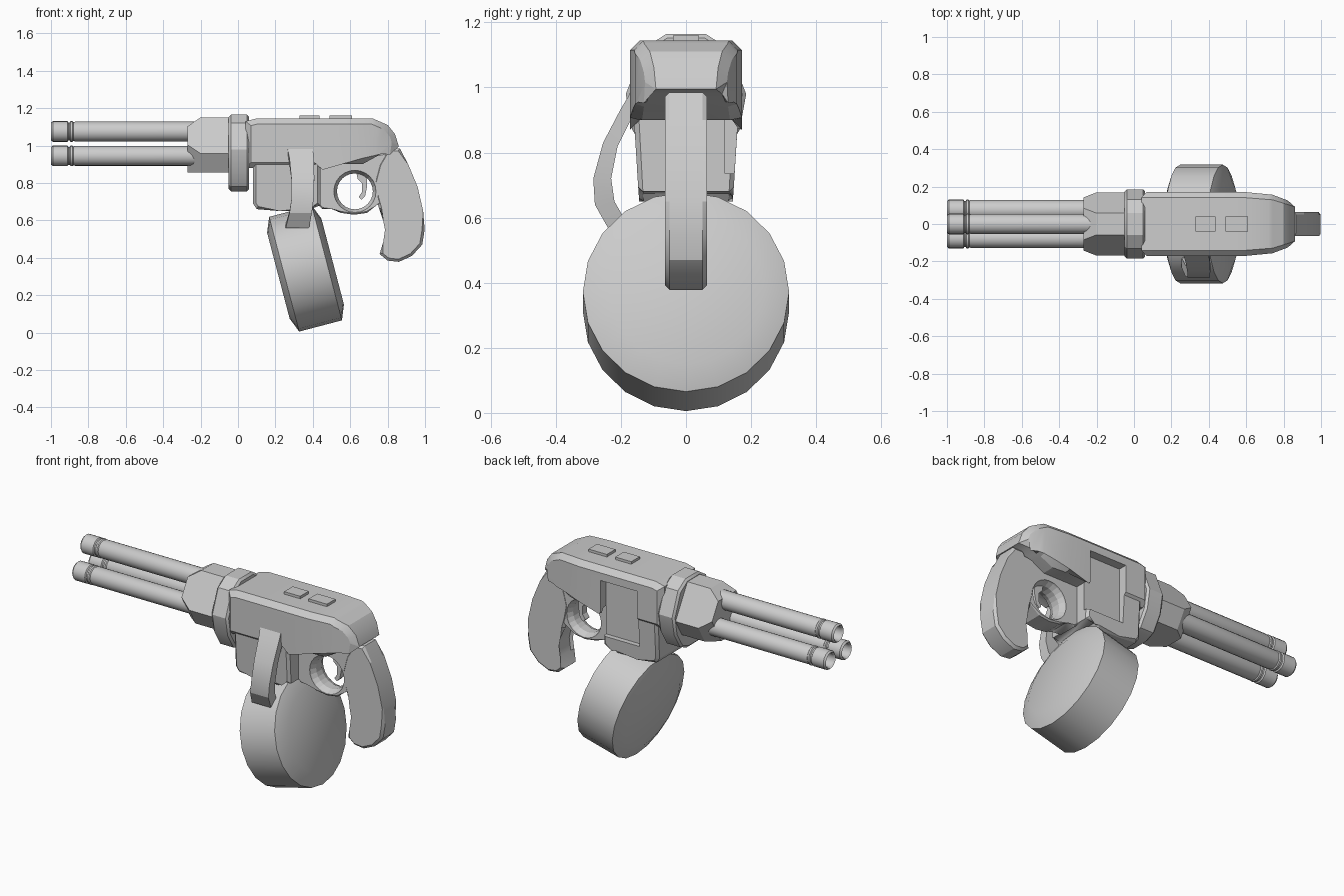
import bpy, bmesh, math
from mathutils import Matrix, Vector

cube = bpy.data.objects.get("Cube")
if cube:
    bpy.data.objects.remove(cube, do_unlink=True)

grey = bpy.data.materials.new("plain_grey")
grey.use_nodes = True
colour = (0.6, 0.6, 0.6, 1)
grey.diffuse_color = colour
grey.node_tree.nodes["Principled BSDF"].inputs["Base Color"].default_value = colour
parts = []


def finish(name, bm, part=True):
    bmesh.ops.recalc_face_normals(bm, faces=bm.faces)
    mesh = bpy.data.meshes.new(name)
    bm.to_mesh(mesh)
    bm.free()
    mesh.materials.append(grey)
    obj = bpy.data.objects.new(name, mesh)
    bpy.context.collection.objects.link(obj)
    if part:
        parts.append(obj)
    else:
        obj.hide_render = True
        obj.hide_set(True)
    return obj


def loft(rings, cap=True):
    """Skin a list of equal-length closed rings of points."""
    bm = bmesh.new()
    rows = [[bm.verts.new(p) for p in ring] for ring in rings]
    for a, b in zip(rows, rows[1:]):
        for i in range(len(a)):
            j = (i + 1) % len(a)
            bm.faces.new((a[i], a[j], b[j], b[i]))
    if cap:
        bm.faces.new(rows[0])
        bm.faces.new(rows[-1])
    return bm


def prism(profile, half, bevel=0.0):
    """Extrude an (x, z) profile across y and chamfer the rim of both sides."""
    bm = loft([[(x, y, z) for x, z in profile] for y in (-half, half)])
    if bevel:
        rim = [e for e in bm.edges if abs(e.verts[0].co.y - e.verts[1].co.y) < 1e-6]
        bmesh.ops.bevel(bm, geom=rim, offset=bevel, segments=1, affect='EDGES', clamp_overlap=True)
    return bm


def lathe(profile, sides, matrix, cap=True):
    """Spin (along, radius) points about local x, then place with matrix."""
    turn = [2 * math.pi * i / sides for i in range(sides)]
    bm = loft([[(a, r * math.sin(t), r * math.cos(t)) for t in turn] for a, r in profile], cap)
    bm.transform(matrix)
    return bm


def box(x0, x1, y0, y1, z0, z1):
    bm = bmesh.new()
    bmesh.ops.create_cube(bm, size=1)
    for v in bm.verts:
        v.co = ((x0 + x1) / 2 + v.co.x * (x1 - x0), (y0 + y1) / 2 + v.co.y * (y1 - y0),
                (z0 + z1) / 2 + v.co.z * (z1 - z0))
    return bm


def cut(obj, cutter):
    mod = obj.modifiers.new("cut", 'BOOLEAN')
    mod.operation = 'DIFFERENCE'
    mod.solver = 'EXACT'
    mod.object = cutter


# Barrels: one on top, two below, each with a grooved hollow muzzle
AXIS = 0.988
tube = [(-0.9, 0.04), (-0.99, 0.04), (-1.0, 0.046), (-0.99, 0.055), (-0.912, 0.055), (-0.907, 0.048),
        (-0.9, 0.048), (-0.895, 0.055), (-0.885, 0.055), (-0.88, 0.05), (-0.87, 0.053), (-0.15, 0.053)]
for n in range(3):
    a = 2 * math.pi * n / 3
    place = Matrix.Translation((0, 0.087 * math.sin(a), AXIS + 0.087 * math.cos(a)))
    finish(f"barrel_{n + 1}", lathe(tube, 20, place))


# Barrel housing: triangle with cut corners, cut deeper at its front
def cut_triangle(x, reach, side=0.131):
    half = (2 * side - reach) * math.tan(math.pi / 6)
    ring = []
    for n in range(3):
        turn = Matrix.Rotation(-2 * math.pi * n / 3, 3, 'X')
        ring += [turn @ Vector((x, s * half, reach)) + Vector((0, 0, AXIS)) for s in (-1, 1)]
    return ring


finish("barrel_housing", loft([cut_triangle(-0.27, 0.115), cut_triangle(-0.2, 0.162),
                               cut_triangle(0.0, 0.162)]))

# Collar with softened rims
side = [(0.06, 1.165), (0.13, 1.12), (0.185, 0.98), (0.165, 0.87), (0.11, 0.78), (0.05, 0.755)]
outline = side + [(-y, z) for y, z in reversed(side)]
finish("collar", loft([[(x, y * s, 0.96 + (z - 0.96) * s) for y, z in outline]
                       for x, s in ((-0.05, 0.94), (-0.038, 1), (0.048, 1), (0.06, 0.94))]))

# Upper body, narrowing in plan toward the rear
bm = prism([(0.04, 0.88), (0.04, 1.13), (0.1, 1.145), (0.72, 1.145), (0.8, 1.11), (0.84, 1.06),
            (0.86, 0.995), (0.8, 0.98), (0.765, 0.955), (0.665, 0.9), (0.44, 0.9), (0.42, 0.88)],
           0.172, 0.03)
for x in (0.58, 0.74):
    bmesh.ops.bisect_plane(bm, geom=bm.verts[:] + bm.edges[:] + bm.faces[:],
                           plane_co=(x, 0, 0), plane_no=(1, 0, 0))
for v in bm.verts:
    if v.co.x > 0.74:
        v.co.y *= 0.91 - 0.26 * (v.co.x - 0.74) / 0.12
    elif v.co.x > 0.58:
        v.co.y *= 1 - 0.09 * (v.co.x - 0.58) / 0.16
upper = finish("upper_body", bm)

# Lower body, narrowing downward
bm = prism([(0.08, 0.95), (0.08, 0.69), (0.1, 0.66), (0.22, 0.65), (0.36, 0.65), (0.38, 0.675),
            (0.44, 0.68), (0.44, 0.95)], 0.162, 0.015)
for v in bm.verts:
    v.co.y *= 1 - 0.45 * max(0, 0.9 - v.co.z)
lower = finish("lower_body", bm)

# Loading recess on each side
for name, s in (("left", 1), ("right", -1)):
    opening = finish(f"recess_cutter_{name}", box(0.2, 0.44, 0.12 * s, 0.3 * s, 0.735, 1.07), False)
    cut(upper, opening)
    cut(lower, opening)

# Trigger guard with a flared round hole
guard = finish("trigger_guard", prism(
    [(0.42, 0.95), (0.42, 0.69), (0.45, 0.66), (0.5, 0.67), (0.55, 0.64), (0.62, 0.63), (0.69, 0.64),
     (0.74, 0.68), (0.8, 0.72), (0.82, 0.95), (0.78, 0.96), (0.665, 0.92)], 0.062, 0.008))
place = Matrix.Translation((0.625, 0, 0.755)) @ Matrix.Rotation(math.pi / 2, 4, 'Z')
cut(guard, finish("guard_hole_cutter", lathe(
    [(-0.07, 0.115), (-0.055, 0.111), (-0.025, 0.096), (0.025, 0.096), (0.055, 0.111), (0.07, 0.115)],
    24, place), False))

finish("trigger", prism([(0.63, 0.87), (0.64, 0.82), (0.662, 0.8), (0.662, 0.75), (0.645, 0.725),
                         (0.66, 0.71), (0.68, 0.73), (0.69, 0.78), (0.69, 0.87)], 0.02))

# Grip
finish("grip", prism(
    [(0.75, 0.9), (0.8, 0.985), (0.865, 0.985), (0.91, 0.9), (0.96, 0.78), (0.99, 0.65), (0.998, 0.55),
     (0.985, 0.47), (0.93, 0.41), (0.86, 0.378), (0.8, 0.385), (0.757, 0.42), (0.79, 0.48), (0.8, 0.55),
     (0.79, 0.6), (0.755, 0.66), (0.738, 0.72), (0.738, 0.8)], 0.065, 0.014))

# Sight plates on top
for name, x0, x1 in (("front", 0.33, 0.435), ("rear", 0.49, 0.61)):
    finish(f"top_plate_{name}", box(x0, x1, -0.04, 0.04, 1.12, 1.16))

# Tilted drum magazine with chamfered faces
place = Matrix.Translation((0.361, 0, 0.342)) @ Matrix.Rotation(math.radians(-14.7), 4, 'Y')
finish("drum", lathe([(-0.15, 0.238), (-0.118, 0.317), (0.118, 0.317), (0.15, 0.238)], 20, place))

# Feed chute: rectangular sections from recess to drum (x0, x1, outer y, z, inner y, z)
sections = [(0.265, 0.395, -0.1, 1.02, -0.1, 0.95), (0.265, 0.4, -0.17, 0.985, -0.15, 0.93),
            (0.275, 0.405, -0.2, 0.935, -0.17, 0.9), (0.285, 0.408, -0.255, 0.83, -0.21, 0.82),
            (0.287, 0.405, -0.285, 0.72, -0.23, 0.72), (0.275, 0.395, -0.28, 0.64, -0.22, 0.65),
            (0.255, 0.38, -0.235, 0.56, -0.18, 0.58)]
finish("feed_chute", loft([[(x0, yo, zo), (x1, yo, zo), (x1, yi, zi), (x0, yi, zi)]
                           for x0, x1, yo, zo, yi, zi in sections]))

# Smooth shading that keeps hard edges
bpy.ops.object.select_all(action='DESELECT')
for obj in parts:
    obj.select_set(True)
bpy.context.view_layer.objects.active = parts[0]
bpy.ops.object.shade_smooth_by_angle(angle=math.radians(24))
